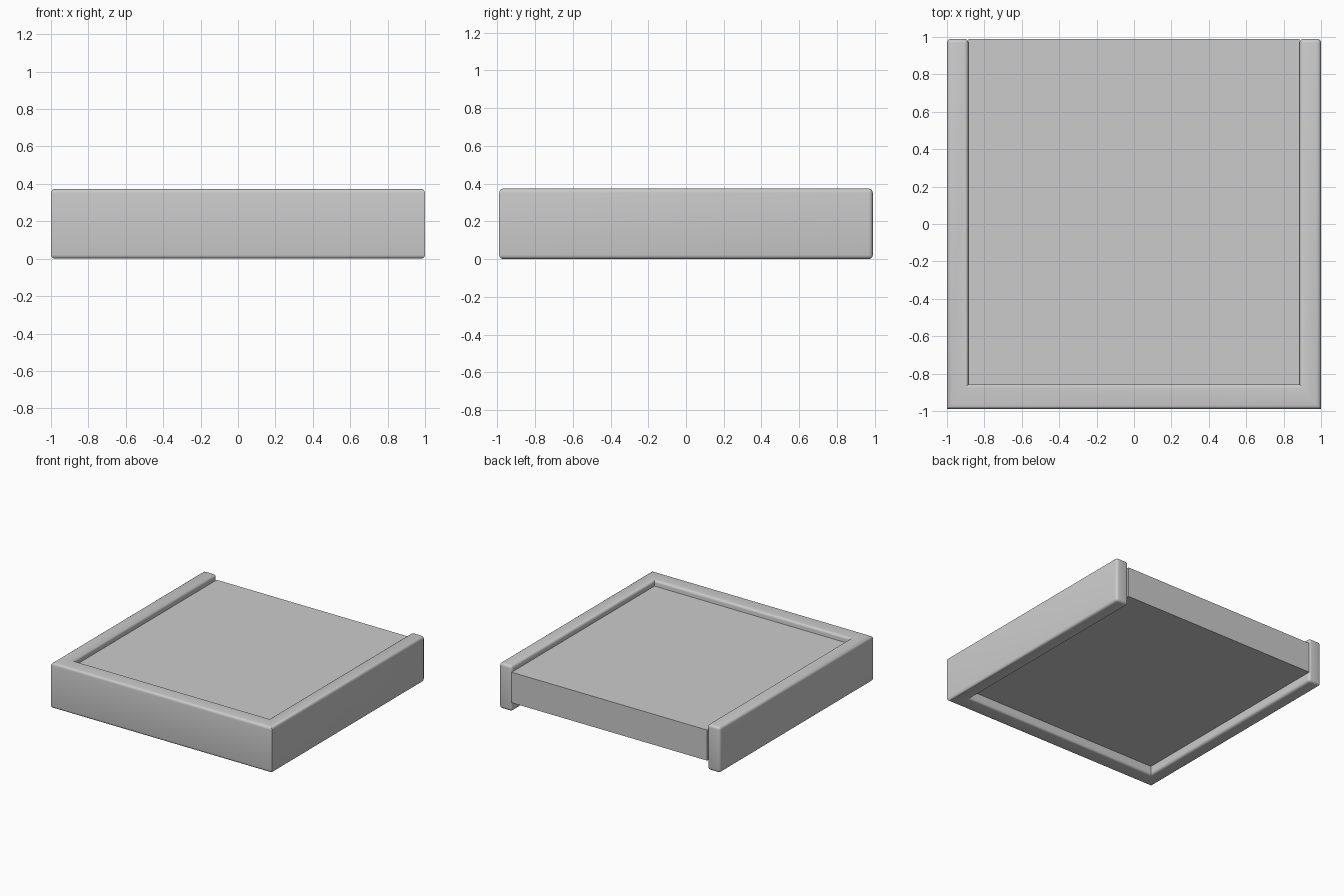
import bpy
import bmesh

cube = bpy.data.objects.get("Cube")
if cube:
    bpy.data.objects.remove(cube, do_unlink=True)

W, D, H = 1.0, 0.99, 0.373       # half width, half depth, height
IN_X, IN_Y = 0.885, -0.857       # inner edges of the frame
PANEL_Z = (0.075, 0.325)         # underside and top of the panel
ROUND = 0.022

gray = bpy.data.materials.new("plain_gray")
gray.use_nodes = True
color = (0.6, 0.6, 0.6, 1)
gray.diffuse_color = color
gray.node_tree.nodes["Principled BSDF"].inputs["Base Color"].default_value = color


def extrude_outline(name, outline, z0, z1, rounding=0):
    """Raise a flat outline into a solid, optionally with rounded edges."""
    bm = bmesh.new()
    base = bm.faces.new([bm.verts.new((x, y, z0)) for x, y in outline])
    top = bmesh.ops.extrude_face_region(bm, geom=[base], use_keep_orig=True)
    verts = [v for v in top["geom"] if isinstance(v, bmesh.types.BMVert)]
    bmesh.ops.translate(bm, verts=verts, vec=(0, 0, z1 - z0))
    bmesh.ops.recalc_face_normals(bm, faces=bm.faces)
    if rounding:
        # Upright edges at the mitred front corners stay sharp
        def is_mitre(e):
            a, b = (v.co for v in e.verts)
            return abs(a.z - b.z) > 0.1 and a.y < 0
        edges = [e for e in bm.edges if not is_mitre(e)]
        bmesh.ops.bevel(bm, geom=edges, offset=rounding, segments=4,
                        profile=0.5, affect='EDGES', clamp_overlap=True)
    mesh = bpy.data.meshes.new(name)
    bm.to_mesh(mesh)
    bm.free()
    mesh.materials.append(gray)
    obj = bpy.data.objects.new(name, mesh)
    bpy.context.collection.objects.link(obj)
    return obj


# U-shaped rim, open at the back
half = [(W, -D), (W, D), (IN_X, D), (IN_X, IN_Y)]
outline = half + [(-x, y) for x, y in reversed(half)]
frame = extrude_outline("frame", outline, 0, H, ROUND)
bpy.ops.object.select_all(action='DESELECT')
frame.select_set(True)
bpy.context.view_layer.objects.active = frame
bpy.ops.object.shade_smooth_by_angle(angle=0.6)

# Flat panel held inside the rim, flush with its open ends
extrude_outline("panel", [(-IN_X, IN_Y), (IN_X, IN_Y), (IN_X, D), (-IN_X, D)], *PANEL_Z)
